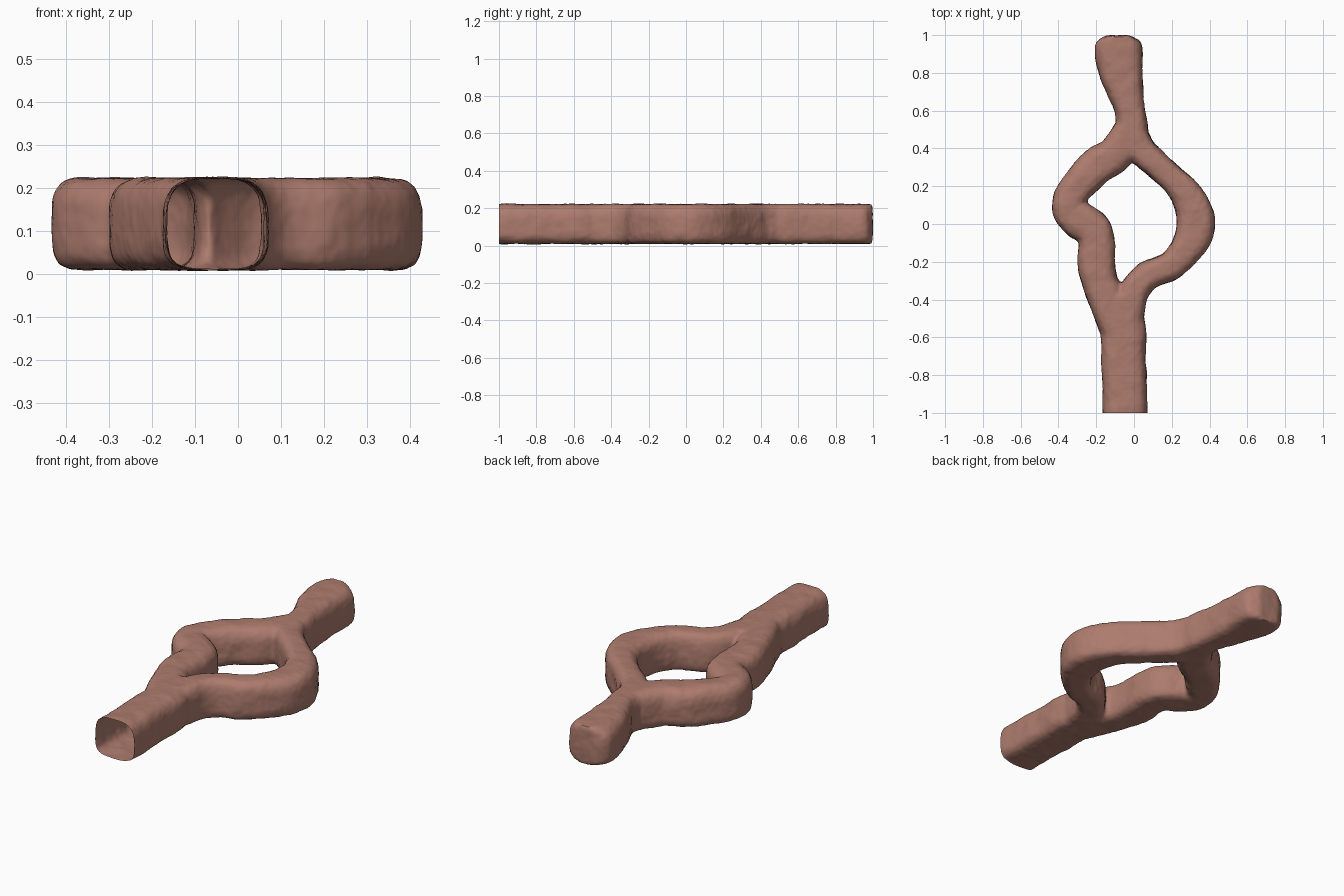
import bpy, bmesh, math
from mathutils import Vector, noise

if "Cube" in bpy.data.objects:
    bpy.data.objects.remove(bpy.data.objects["Cube"])

MID_Z, HALF_H, SIDES = 0.116, 0.107, 32

# Tunnel centre lines: (x, y, half width)
entrance = [(-.08, -.38, .10), (-.07, -.5, .112), (-.055, -.57, .12), (-.057, -.7, .117),
            (-.05, -.8, .118), (-.048, -.95, .118), (-.048, -1.1, .118)]
end_chamber = [(-.015, .40, .09), (-.012, .5, .087), (-.02, .6, .08), (-.045, .7, .096),
               (-.068, .8, .114), (-.08, .9, .126), (-.082, .96, .118), (-.082, .998, .066)]
right_loop = [(-.02, .5, .085), (.03, .4, .08), (.085, .345, .075), (.2, .24, .072),
              (.275, .16, .085), (.325, .045, .1), (.317, -.06, .099), (.265, -.15, .083),
              (.19, -.225, .076), (.07, -.275, .076), (0, -.36, .08), (-.05, -.5, .1)]
left_loop = [(-.02, .5, .085), (-.1, .37, .095), (-.2, .305, .098), (-.29, .21, .09),
             (-.343, .135, .084), (-.345, .07, .086), (-.29, .02, .1), (-.215, -.03, .095),
             (-.197, -.11, .096), (-.2, -.2, .1), (-.18, -.31, .095), (-.13, -.43, .1),
             (-.07, -.55, .11)]


def smooth_path(pts, steps=6):
    """Catmull-Rom interpolation of the stations."""
    p = [Vector(q) for q in pts]
    p = [2 * p[0] - p[1]] + p + [2 * p[-1] - p[-2]]
    out = []
    for i in range(1, len(p) - 2):
        a, b, c, d = p[i - 1:i + 3]
        for k in range(steps):
            t = k / steps
            out.append(.5 * (2 * b + (c - a) * t + (2 * a - 5 * b + 4 * c - d) * t * t
                             + (3 * b - a - 3 * c + d) * t ** 3))
    return out + [p[-2]]


def sweep(bm, pts):
    """Sweep a rounded-square section with a flat floor along a path."""
    path = smooth_path(pts)
    rings = []
    for i, s in enumerate(path):
        tan = path[min(i + 1, len(path) - 1)] - path[max(i - 1, 0)]
        side = Vector((tan.y, -tan.x, 0)).normalized()
        h = HALF_H * min(1, s.z / .07)
        ring = []
        for k in range(SIDES):
            a = 2 * math.pi * k / SIDES
            c, n = math.cos(a), math.sin(a)
            e = 2 / (3.2 if n > 0 else 4.2)
            u = math.copysign(abs(c) ** e, c) * s.z
            v = math.copysign(abs(n) ** e, n) * h
            ring.append(bm.verts.new(Vector((s.x, s.y, MID_Z + v)) + side * u))
        rings.append(ring)
    for r0, r1 in zip(rings, rings[1:]):
        for k in range(SIDES):
            j = (k + 1) % SIDES
            bm.faces.new((r0[k], r0[j], r1[j], r1[k]))
    bm.faces.new(rings[0][::-1])
    bm.faces.new(rings[-1])


# All passages in one mesh
bm = bmesh.new()
for line in (entrance, end_chamber, right_loop, left_loop):
    sweep(bm, line)
bmesh.ops.recalc_face_normals(bm, faces=bm.faces)
mesh = bpy.data.meshes.new("cave_tunnel")
bm.to_mesh(mesh)
bm.free()
tunnel = bpy.data.objects.new("cave_tunnel", mesh)
bpy.context.collection.objects.link(tunnel)
bpy.context.view_layer.objects.active = tunnel
tunnel.select_set(True)

# Fuse the passages and soften the junctions
rm = tunnel.modifiers.new("fuse", 'REMESH')
rm.mode, rm.voxel_size = 'VOXEL', .011
sm = tunnel.modifiers.new("soften", 'SMOOTH')
sm.factor, sm.iterations = .5, 6
for m in ("fuse", "soften"):
    bpy.ops.object.modifier_apply(modifier=m)

# Rough rock surface, then cut the entrance open
bm = bmesh.new()
bm.from_mesh(tunnel.data)
bm.normal_update()
moves = [(v, v.normal * (.004 * noise.noise(v.co * 14) + .002 * noise.noise(v.co * 45)))
         for v in bm.verts]
for v, d in moves:
    v.co += d
bmesh.ops.bisect_plane(bm, geom=bm.verts[:] + bm.edges[:] + bm.faces[:],
                       plane_co=(0, -1, 0), plane_no=(0, -1, 0), clear_outer=True)
bm.to_mesh(tunnel.data)
bm.free()
bpy.ops.object.shade_smooth_by_angle(angle=math.radians(40))

rock = bpy.data.materials.new("reddish_rock")
rock.diffuse_color = (.42, .2, .155, 1)
rock.use_nodes = True
rock.node_tree.nodes["Principled BSDF"].inputs["Base Color"].default_value = rock.diffuse_color
tunnel.data.materials.clear()
tunnel.data.materials.append(rock)
